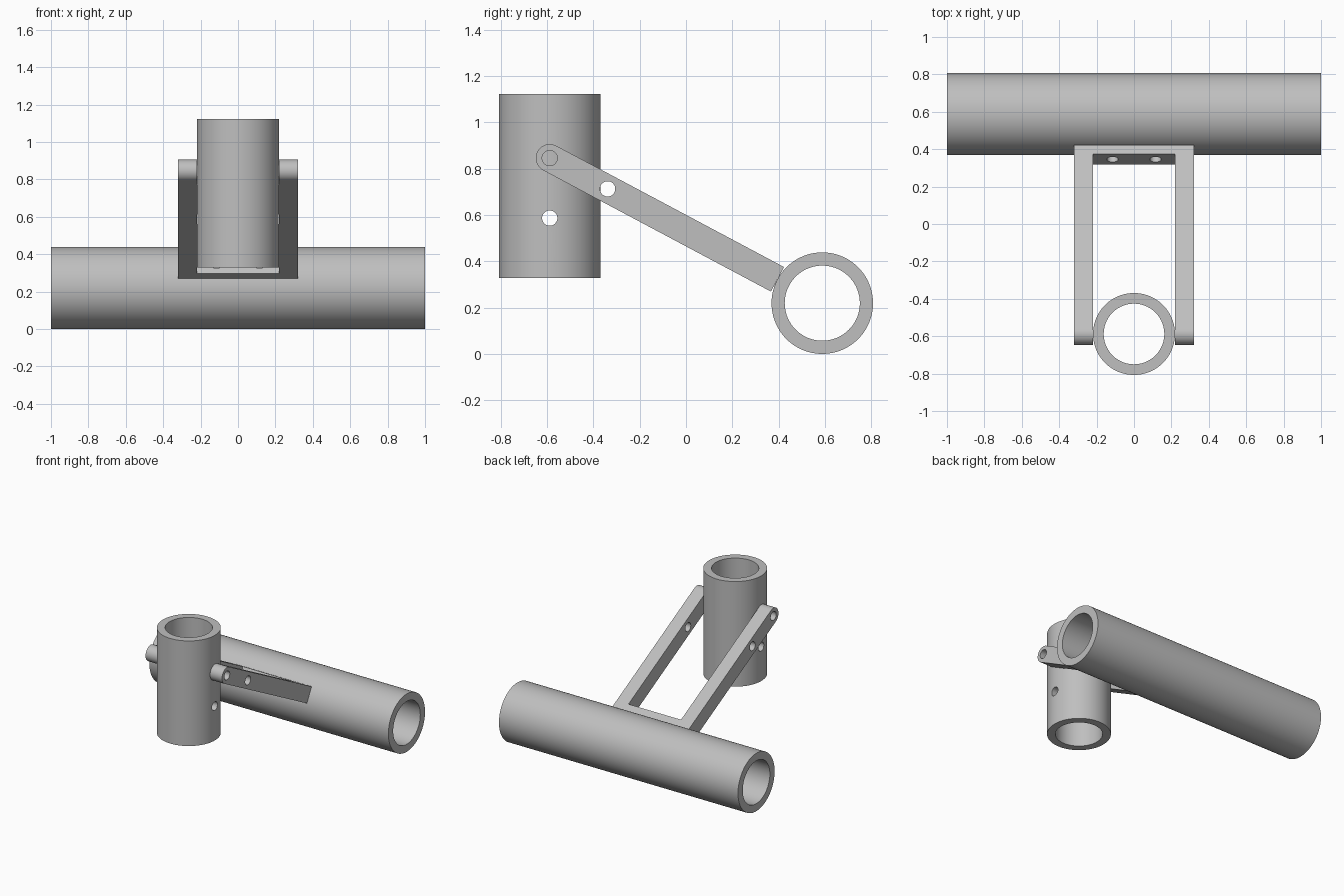
import bpy, bmesh
from math import pi, cos, sin, atan2, hypot
from mathutils import Matrix, Vector

if "Cube" in bpy.data.objects:
    bpy.data.objects.remove(bpy.data.objects["Cube"], do_unlink=True)

# Shared dimensions
OUTER, INNER = 0.219, 0.162
POST = Vector((0, -0.588, 0.328))
PIVOT = Vector((0, -0.588, 0.846))
BEAM = Vector((0, 0.588, 0.22))
reach = BEAM - PIVOT
ANGLE = atan2(reach.z, reach.y)
ARM_LEN = hypot(reach.y, reach.z) - OUTER
HALF_W, HALF_H, WALL, BAR = 0.32, 0.06, 0.1, 0.056
PIN = 0.033

steel = bpy.data.materials.new("plain grey")
steel.use_nodes = True
GREY = (0.52, 0.52, 0.52, 1)
steel.diffuse_color = GREY
steel.node_tree.nodes["Principled BSDF"].inputs["Base Color"].default_value = GREY


def make_object(name, bm, matrix):
    bmesh.ops.recalc_face_normals(bm, faces=bm.faces)
    bm.transform(matrix)
    mesh = bpy.data.meshes.new(name)
    bm.to_mesh(mesh)
    bm.free()
    mesh.materials.append(steel)
    obj = bpy.data.objects.new(name, mesh)
    bpy.context.collection.objects.link(obj)
    return obj


def select(obj):
    bpy.ops.object.select_all(action='DESELECT')
    obj.select_set(True)
    bpy.context.view_layer.objects.active = obj


def tube(name, length, matrix, n=96):
    """Hollow pipe along local z, starting at z = 0."""
    bm = bmesh.new()
    profile = [(OUTER, 0), (OUTER, length), (INNER, length), (INNER, 0)]
    rings = [[bm.verts.new((r * cos(2 * pi * i / n), r * sin(2 * pi * i / n), z))
              for i in range(n)] for r, z in profile]
    for k in range(4):
        a, b = rings[k], rings[(k + 1) % 4]
        for i in range(n):
            j = (i + 1) % n
            bm.faces.new((a[i], a[j], b[j], b[i]))
    return make_object(name, bm, matrix)


def rod(matrix, length, radius):
    bm = bmesh.new()
    bmesh.ops.create_cone(bm, cap_ends=True, segments=32, radius1=radius,
                          radius2=radius, depth=length)
    return make_object("cutter", bm, matrix)


def cut(obj, cutter):
    cutter.hide_render = True
    mod = obj.modifiers.new("cut", 'BOOLEAN')
    mod.operation, mod.solver, mod.object = 'DIFFERENCE', 'EXACT', cutter
    select(obj)
    bpy.ops.object.modifier_apply(modifier=mod.name)
    bpy.data.objects.remove(cutter, do_unlink=True)


along_x = Matrix.Rotation(pi / 2, 4, 'Y')
along_y = Matrix.Rotation(-pi / 2, 4, 'X')

# Long horizontal pipe and upright pipe
beam = tube("horizontal_pipe", 2, Matrix.Translation(BEAM - Vector((1, 0, 0))) @ along_x)
post = tube("upright_pipe", 0.795, Matrix.Translation(POST))
cut(post, rod(Matrix.Translation((0, POST.y, 0.587)) @ along_x, 1, PIN))

# Fork: rounded side profile extruded across, then hollowed into a U
fork_frame = Matrix.Translation(PIVOT) @ Matrix.Rotation(ANGLE, 4, 'X')
bm = bmesh.new()
steps = 24
outline = [(HALF_H * cos(a), HALF_H * sin(a))
           for a in (pi / 2 + pi * i / steps for i in range(steps + 1))]
outline += [(ARM_LEN, -HALF_H), (ARM_LEN, HALF_H)]
side = bm.faces.new([bm.verts.new((-HALF_W, u, v)) for u, v in outline])
extruded = bmesh.ops.extrude_face_region(bm, geom=[side])["geom"]
bmesh.ops.translate(bm, vec=(2 * HALF_W, 0, 0),
                    verts=[g for g in extruded if isinstance(g, bmesh.types.BMVert)])
fork = make_object("fork", bm, fork_frame)

# Gap between the two arms
bm = bmesh.new()
bmesh.ops.create_cube(bm, size=1)
gap_end, gap_start = ARM_LEN - BAR, -0.2
gap = Matrix.Translation((0, (gap_end + gap_start) / 2, 0)) @ Matrix.Diagonal(
    (2 * (HALF_W - WALL), gap_end - gap_start, 0.4, 1))
cut(fork, make_object("cutter", bm, fork_frame @ gap))

# Pin holes through both arms and bolt holes through the crossbar
for u in (0, 0.283):
    cut(fork, rod(fork_frame @ Matrix.Translation((0, u, 0)) @ along_x, 1, PIN))
for x in (-0.115, 0.115):
    cut(fork, rod(fork_frame @ Matrix.Translation((x, ARM_LEN, 0)) @ along_y, 0.3, 0.03))

for obj in (beam, post, fork):
    select(obj)
    bpy.ops.object.shade_smooth_by_angle(angle=pi / 6)
